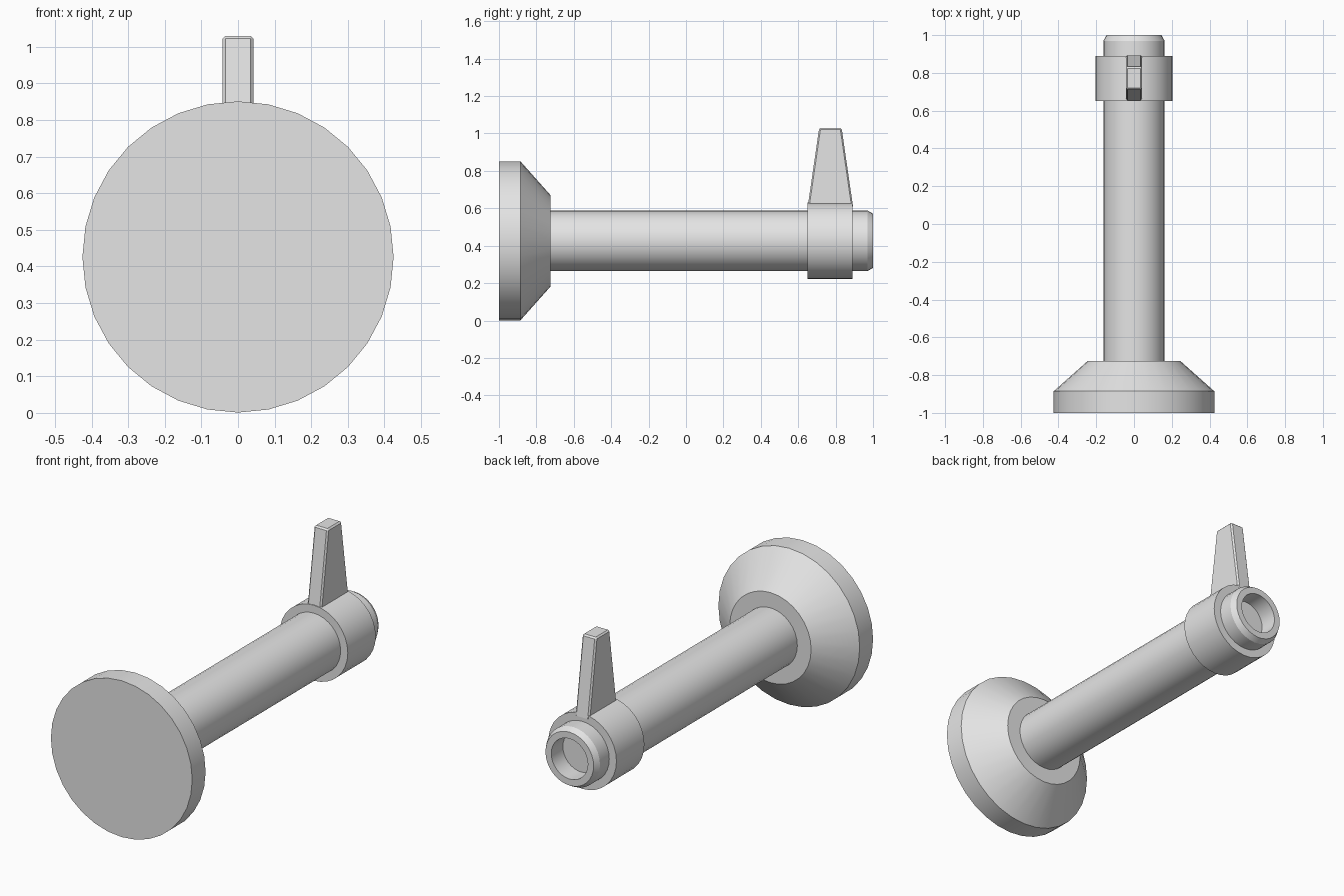
import bpy, bmesh, math
from mathutils import Vector

if "Cube" in bpy.data.objects:
    bpy.data.objects.remove(bpy.data.objects["Cube"])

AXIS_Z = 0.426
SIDES = 32

grey = bpy.data.materials.new("light grey")
grey.diffuse_color = (0.78, 0.78, 0.78, 1)
grey.use_nodes = True
grey.node_tree.nodes["Principled BSDF"].inputs["Base Color"].default_value = grey.diffuse_color


def finish(name, bm):
    bmesh.ops.recalc_face_normals(bm, faces=bm.faces[:])
    mesh = bpy.data.meshes.new(name)
    bm.to_mesh(mesh)
    bm.free()
    mesh.materials.append(grey)
    obj = bpy.data.objects.new(name, mesh)
    bpy.context.collection.objects.link(obj)
    bpy.ops.object.select_all(action='DESELECT')
    obj.select_set(True)
    bpy.context.view_layer.objects.active = obj
    bpy.ops.object.shade_smooth_by_angle(angle=math.radians(25))
    return obj


def turned(name, profile, closed=False):
    """Turn (radius, y) points around the long axis; capped, or closed as a ring."""
    bm = bmesh.new()
    rings = []
    for r, y in profile:
        rings.append([bm.verts.new((r * math.sin(2 * math.pi * i / SIDES), y,
                                    AXIS_Z + r * math.cos(2 * math.pi * i / SIDES)))
                      for i in range(SIDES)])
    pairs = list(zip(rings, rings[1:]))
    if closed:
        pairs.append((rings[-1], rings[0]))
    else:
        bm.faces.new(rings[0])
        bm.faces.new(rings[-1])
    for a, b in pairs:
        for i in range(SIDES):
            j = (i + 1) % SIDES
            bm.faces.new((a[i], a[j], b[j], b[i]))
    return finish(name, bm)


# Wide foot disc with its conical shoulder
turned("base_flange", [(0.425, -1.0), (0.425, -0.885), (0.245, -0.725)])

# Long shaft with chamfered end and a blind hole
turned("shaft", [(0.162, -0.74), (0.162, 0.97), (0.145, 1.0),
                 (0.11, 1.0), (0.11, 0.90)])

# Collar ring around the shaft end
turned("collar", [(0.205, 0.65), (0.205, 0.89), (0.155, 0.89), (0.155, 0.65)], closed=True)

# Tapered lever standing on the collar, edges bevelled
bm = bmesh.new()
bmesh.ops.create_cube(bm, size=1)
for v in bm.verts:
    top = v.co.z > 0
    half = 0.06 if top else 0.121
    v.co = Vector((math.copysign(0.042, v.co.x),
                   0.772 + math.copysign(half, v.co.y),
                   1.03 if top else 0.61))
edges = [e for e in bm.edges if max(v.co.z for v in e.verts) > 0.8]
bmesh.ops.bevel(bm, geom=edges, offset=0.008, segments=1, affect='EDGES', profile=0.5)
finish("lever", bm)
